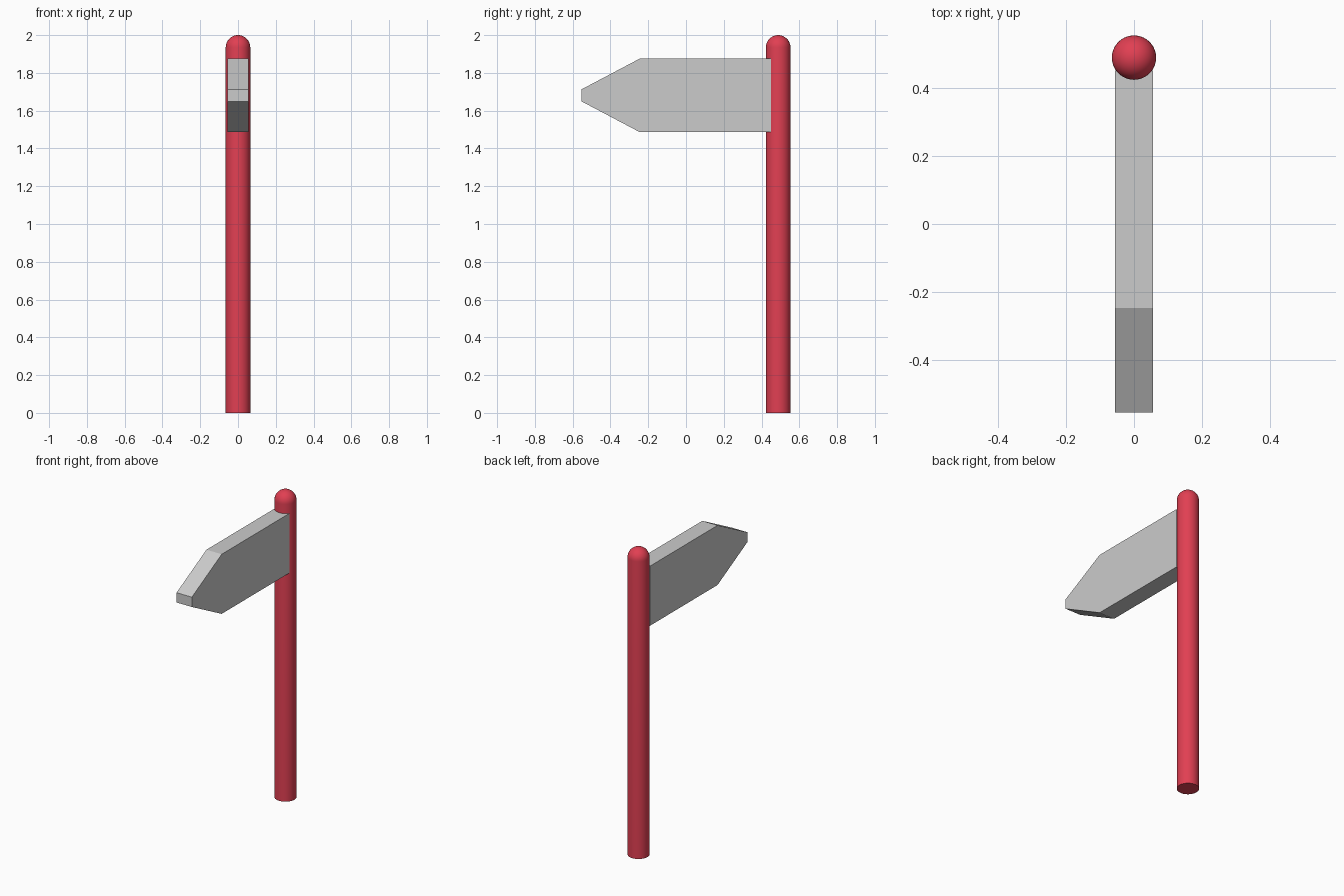
import bpy, bmesh, math

if "Cube" in bpy.data.objects:
    bpy.data.objects.remove(bpy.data.objects["Cube"])

POST_Y, R, H = 0.488, 0.065, 2.0


def make_object(name, bm):
    bmesh.ops.recalc_face_normals(bm, faces=bm.faces[:])
    mesh = bpy.data.meshes.new(name)
    bm.to_mesh(mesh)
    bm.free()
    ob = bpy.data.objects.new(name, mesh)
    bpy.context.collection.objects.link(ob)
    return ob


# Round post with a domed top: profile spun about its axis
profile = [(0, 0), (R, 0)]
profile += [(R * math.cos(a), H - R + R * math.sin(a))
            for a in (math.pi / 2 * i / 10 for i in range(11))]
bm = bmesh.new()
verts = [bm.verts.new((r, POST_Y, z)) for r, z in profile]
edges = [bm.edges.new(pair) for pair in zip(verts, verts[1:])]
bmesh.ops.spin(bm, geom=verts + edges, cent=(0, POST_Y, 0), axis=(0, 0, 1),
               angle=math.tau, steps=40)
bmesh.ops.remove_doubles(bm, verts=bm.verts[:], dist=1e-5)
post = make_object("post", bm)

red = bpy.data.materials.new("red_paint")
red.diffuse_color = (0.75, 0.05, 0.085, 1)
red.use_nodes = True
red.node_tree.nodes["Principled BSDF"].inputs["Base Color"].default_value = red.diffuse_color
post.data.materials.append(red)
bpy.context.view_layer.objects.active = post
post.select_set(True)
bpy.ops.object.shade_smooth_by_angle(angle=math.radians(35))

# Pointed sign board: side outline extruded across x
outline = [(0.45, 1.487), (0.45, 1.875), (-0.246, 1.875),
           (-0.553, 1.713), (-0.553, 1.649), (-0.246, 1.487)]
half = 0.055
bm = bmesh.new()
face = bm.faces.new([bm.verts.new((-half, y, z)) for y, z in outline])
ext = bmesh.ops.extrude_face_region(bm, geom=[face])
bmesh.ops.translate(bm, vec=(2 * half, 0, 0),
                    verts=[g for g in ext["geom"] if isinstance(g, bmesh.types.BMVert)])
make_object("sign_board", bm)
